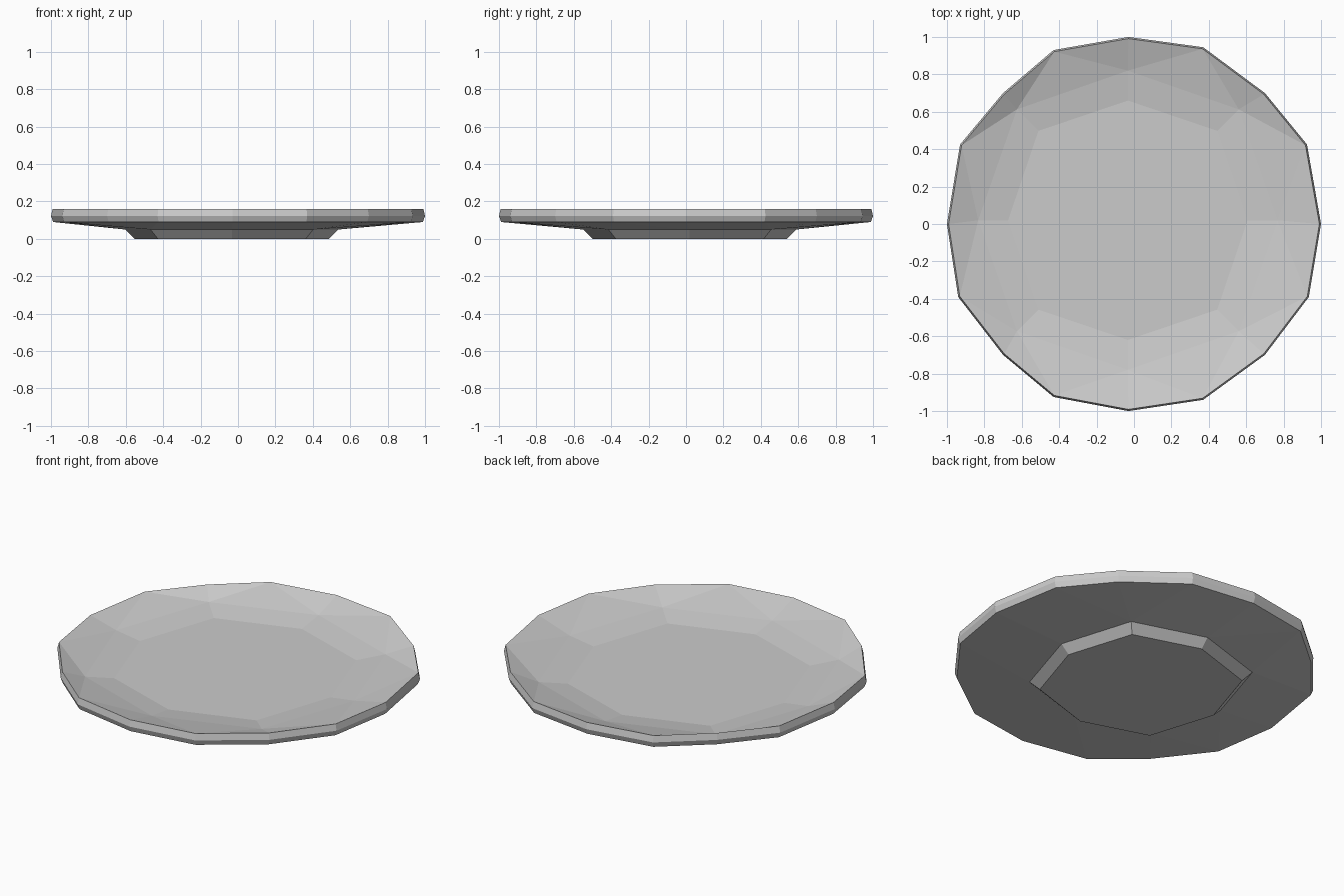
import bpy
import bmesh

if "Cube" in bpy.data.objects:
    bpy.data.objects.remove(bpy.data.objects["Cube"])

bm = bmesh.new()
CX, CY = -0.033, 0.02  # the eight-sided well and foot sit slightly off centre

# Sixteen-sided rim outline, counter-clockwise from +x
OUTLINE = [(1.0, 0.0), (0.925, 0.425), (0.70, 0.70), (0.37, 0.945),
           (-0.03, 1.0), (-0.43, 0.93), (-0.70, 0.70), (-0.93, 0.425),
           (-1.0, 0.0), (-0.94, -0.39), (-0.70, -0.70), (-0.43, -0.925),
           (-0.03, -1.0), (0.37, -0.94), (0.70, -0.70), (0.935, -0.39)]


def rim_ring(scale, z):
    return [bm.verts.new((x * scale, y * scale, z)) for x, y in OUTLINE]


def octagon(axis, diag, z):
    """Eight-sided ring: axis = reach along x/y, diag = x/y offset of corners."""
    pts = [(axis, 0), (diag, diag), (0, axis), (-diag, diag),
           (-axis, 0), (-diag, -diag), (0, -axis), (diag, -diag)]
    return [bm.verts.new((CX + x, CY + y, z)) for x, y in pts]


def bridge(a, b):
    n = len(a)
    for i in range(n):
        j = (i + 1) % n
        bm.faces.new((a[i], a[j], b[j], b[i]))


def fan_bridge(octo, rim):
    """Join an 8-sided ring to the 16-sided rim with triangle fans."""
    for k in range(8):
        o, nxt = octo[k], octo[(k + 1) % 8]
        before, mid, after = rim[2 * k - 1], rim[2 * k], rim[2 * k + 1]
        bm.faces.new((o, before, mid))
        bm.faces.new((o, mid, after))
        bm.faces.new((o, after, nxt))


# Foot
foot_base = octagon(0.52, 0.395, 0.0)
foot_top = octagon(0.57, 0.435, 0.05)
bm.faces.new(foot_base[::-1])
bridge(foot_base, foot_top)

# Underside and rim band
rim_low = rim_ring(0.988, 0.09)
rim_mid = rim_ring(1.0, 0.122)
rim_top = rim_ring(0.991, 0.16)
fan_bridge(foot_top, rim_low)
bridge(rim_low, rim_mid)
bridge(rim_mid, rim_top)

# Dished upper surface and flat well
well_edge = octagon(0.80, 0.593, 0.103)
well_floor = octagon(0.64, 0.478, 0.08)
fan_bridge(well_edge, rim_top)
bridge(well_edge, well_floor)
bm.faces.new(well_floor)

bmesh.ops.recalc_face_normals(bm, faces=bm.faces[:])
mesh = bpy.data.meshes.new("plate")
bm.to_mesh(mesh)
bm.free()
bpy.context.collection.objects.link(bpy.data.objects.new("plate", mesh))
